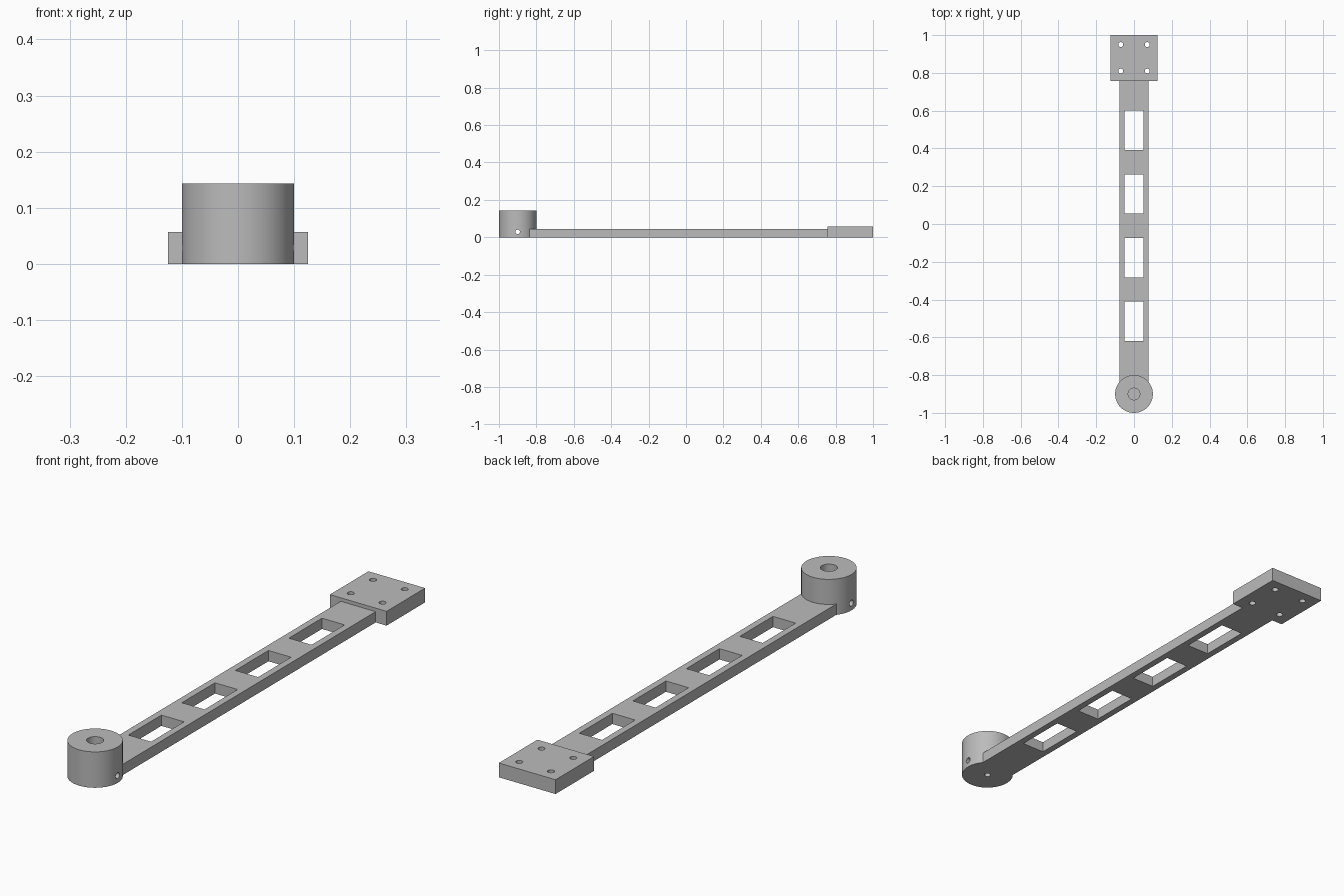
import bpy
import math

cube = bpy.data.objects.get("Cube")
if cube:
    bpy.data.objects.remove(cube, do_unlink=True)

grey = bpy.data.materials.new("plain grey")
grey.use_nodes = True
colour = (0.5, 0.5, 0.5, 1)
grey.diffuse_color = colour
grey.node_tree.nodes["Principled BSDF"].inputs["Base Color"].default_value = colour


def box(name, x, y, z):
    """Box spanning the given (low, high) ranges."""
    bpy.ops.mesh.primitive_cube_add(size=1, location=[sum(r) / 2 for r in (x, y, z)])
    obj = bpy.context.object
    obj.name = name
    obj.scale = [r[1] - r[0] for r in (x, y, z)]
    bpy.ops.object.transform_apply(location=True, rotation=False, scale=True)
    obj.data.materials.append(grey)
    return obj


def cylinder(name, radius, depth, location, sides=32, rotation=(0, 0, 0)):
    bpy.ops.mesh.primitive_cylinder_add(vertices=sides, radius=radius, depth=depth,
                                        location=location, rotation=rotation)
    obj = bpy.context.object
    obj.name = name
    bpy.ops.object.transform_apply(location=True, rotation=True, scale=True)
    obj.data.materials.append(grey)
    return obj


def cut(target, cutters):
    """Subtract each cutter, then discard it."""
    for cutter in cutters:
        cutter.hide_render = True
        mod = target.modifiers.new("cut", "BOOLEAN")
        mod.operation = "DIFFERENCE"
        mod.solver = "EXACT"
        mod.object = cutter
        bpy.ops.object.select_all(action="DESELECT")
        bpy.context.view_layer.objects.active = target
        target.select_set(True)
        bpy.ops.object.modifier_apply(modifier=mod.name)
        bpy.data.objects.remove(cutter, do_unlink=True)


def smooth(obj):
    bpy.ops.object.select_all(action="DESELECT")
    bpy.context.view_layer.objects.active = obj
    obj.select_set(True)
    bpy.ops.object.shade_smooth_by_angle(angle=math.radians(30))


# Long bar with four rectangular windows
bar = box("bar", (-0.077, 0.077), (-0.84, 0.757), (0, 0.043))
cut(bar, [box("window_cutter", (-0.05, 0.05), (y - 0.104, y + 0.104), (-0.1, 0.1))
          for y in (-0.515, -0.178, 0.159, 0.496)])

# Mounting plate with four screw holes
plate = box("mounting_plate", (-0.125, 0.125), (0.757, 1), (0, 0.057))
cut(plate, [cylinder("screw_cutter", 0.013, 0.3, (x, y, 0), 24)
            for x in (-0.07, 0.07) for y in (0.81, 0.95)])
smooth(plate)

# Round hub: blind bore on top, cross hole through the side, pilot hole below
hub_y = -0.9
hub = cylinder("hub", 0.1, 0.143, (0, hub_y, 0.0715), 64)
cut(hub, [cylinder("bore_cutter", 0.031, 0.2, (0, hub_y, 0.157)),
          cylinder("cross_cutter", 0.012, 0.4, (0, hub_y, 0.029), 24, (0, math.pi / 2, 0)),
          cylinder("pilot_cutter", 0.012, 0.06, (0, hub_y, 0), 24)])
smooth(hub)
